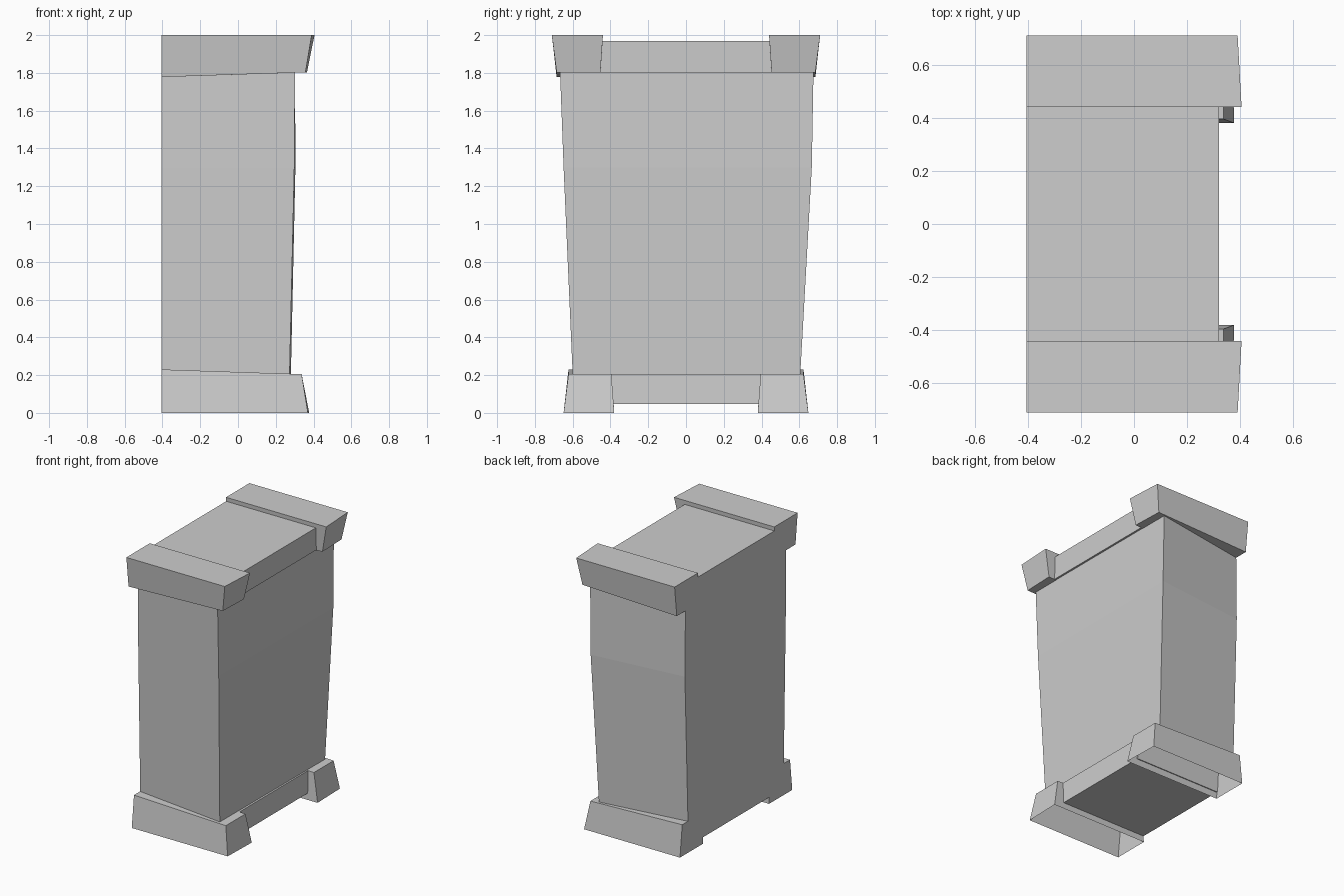
import bpy
import bmesh

if "Cube" in bpy.data.objects:
    bpy.data.objects.remove(bpy.data.objects["Cube"], do_unlink=True)

BACK = -0.405  # flat rear plane shared by all parts

grey = bpy.data.materials.new("plain_grey")
grey.use_nodes = True
colour = (0.61, 0.61, 0.61, 1)
grey.diffuse_color = colour
grey.node_tree.nodes["Principled BSDF"].inputs["Base Color"].default_value = colour


def ring(x, y0, y1, z, z_back=None, x_outer=None, inset=0):
    """Four corners of a section; inset narrows it along the flat back."""
    zb = z if z_back is None else z_back
    xo = x if x_outer is None else x_outer
    return [(BACK, y0 + inset, zb), (x, y0, z), (xo, y1, z), (BACK, y1 - inset, zb)]


def loft(name, rings, mirror=False, open_bottom=False):
    """Join stacked sections with flat sides and close the ends."""
    bm = bmesh.new()
    loops = [[bm.verts.new((x, -y if mirror else y, z)) for x, y, z in r] for r in rings]
    for low, high in zip(loops, loops[1:]):
        for i in range(4):
            j = (i + 1) % 4
            bm.faces.new((low[i], low[j], high[j], high[i]))
    bm.faces.new(loops[-1])
    bottom = bm.faces.new(loops[0][::-1])
    bmesh.ops.recalc_face_normals(bm, faces=bm.faces)
    if open_bottom:
        bm.faces.remove(bottom)
    mesh = bpy.data.meshes.new(name)
    bm.to_mesh(mesh)
    bm.free()
    mesh.materials.append(grey)
    obj = bpy.data.objects.new(name, mesh)
    bpy.context.collection.objects.link(obj)


# Main block, widening upward with a slight bend and narrowing to the back
loft("body", [ring(0.273, -0.6, 0.605, 0.205, x_outer=0.28, inset=0.05),
              ring(0.298, -0.648, 0.666, 1.3, x_outer=0.304, inset=0.075),
              ring(0.302, -0.667, 0.675, 1.81, inset=0.09)])

# Recessed rails between the end pieces
loft("top_rail", [ring(0.316, -0.46, 0.46, 1.803), ring(0.32, -0.46, 0.46, 1.97)])
loft("bottom_rail", [ring(0.295, -0.39, 0.39, 0.047), ring(0.29, -0.4, 0.4, 0.207)])

# Flared caps and hollow feet at both ends
for side, flip in (("front", True), ("rear", False)):
    loft(side + "_cap", [ring(0.365, 0.453, 0.685, 1.803, 1.778, 0.357),
                         ring(0.405, 0.44, 0.71, 2.0, x_outer=0.39)], flip)
    loft(side + "_foot", [ring(0.377, 0.38, 0.648, 0, x_outer=0.37),
                          ring(0.337, 0.395, 0.622, 0.205, 0.23)], flip, True)
